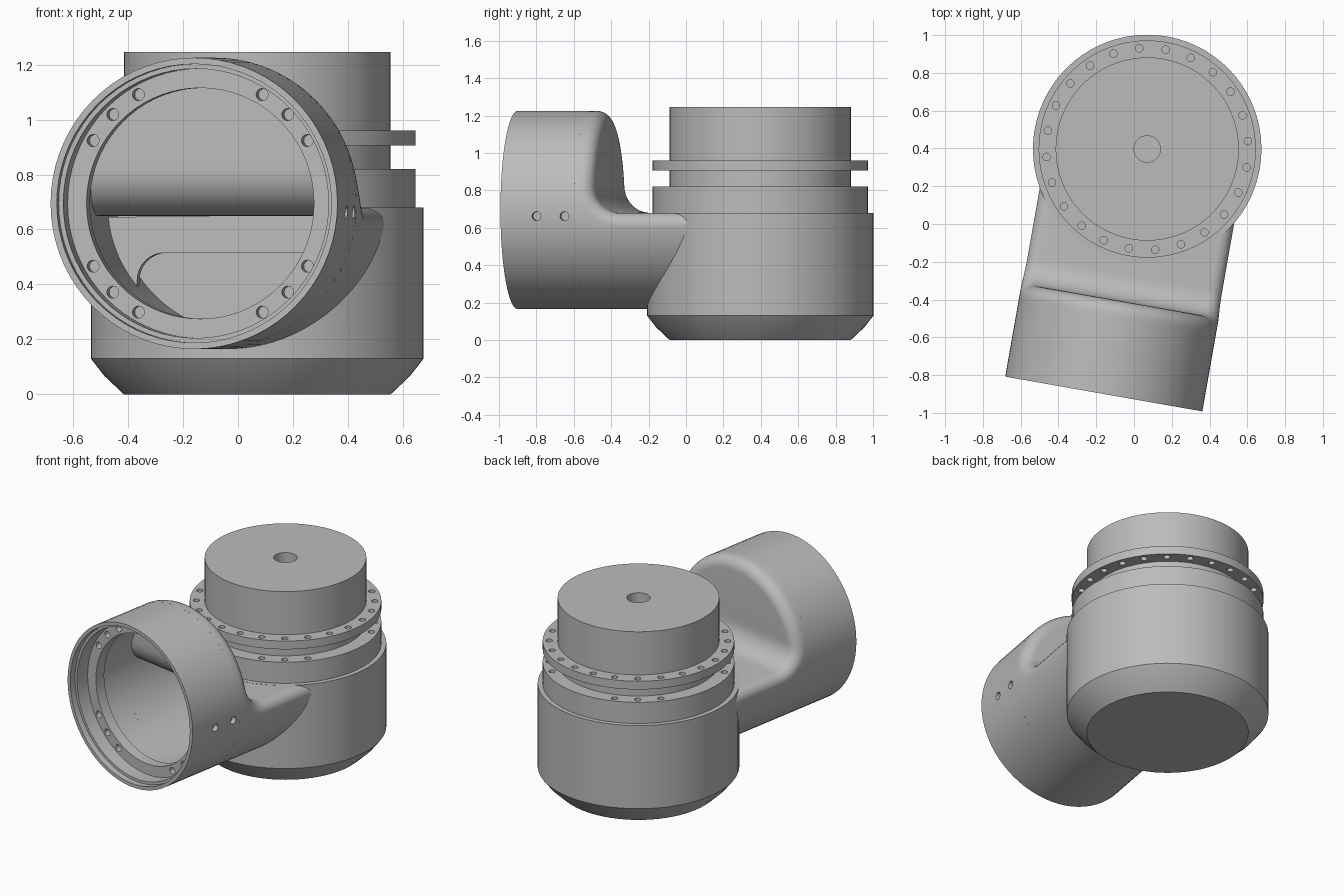
import bpy, bmesh
from math import sin, cos, asin, sqrt, pi, radians
from mathutils import Matrix, Vector

cube = bpy.data.objects.get("Cube")
if cube:
    bpy.data.objects.remove(cube, do_unlink=True)

GREY = bpy.data.materials.new("machined_grey")
GREY.use_nodes = True
colour = (0.5, 0.5, 0.5, 1)
GREY.diffuse_color = colour
GREY.node_tree.nodes["Principled BSDF"].inputs["Base Color"].default_value = colour

# Frames: upright body, and the side tube whose local y runs inwards from its mouth
BODY = Matrix.Translation((0.07, 0.397, 0))
TUBE = Matrix.Translation((-0.16, -0.9, 0.695)) @ Matrix.Rotation(radians(-10), 4, 'Z')
ALONG_Y = Matrix.Rotation(radians(-90), 4, 'X')
ALONG_X = Matrix.Rotation(radians(90), 4, 'Y')


def finish(name, bm, matrix, flip=False):
    bmesh.ops.remove_doubles(bm, verts=bm.verts, dist=1e-5)
    bmesh.ops.recalc_face_normals(bm, faces=bm.faces)
    if flip:
        bmesh.ops.reverse_faces(bm, faces=bm.faces)
    bm.transform(matrix)
    me = bpy.data.meshes.new(name)
    bm.to_mesh(me)
    bm.free()
    me.materials.append(GREY)
    me.shade_smooth()
    me.set_sharp_from_angle(angle=radians(30))
    ob = bpy.data.objects.new(name, me)
    bpy.context.collection.objects.link(ob)
    return ob


def lathe(name, profile, matrix, closed=False, steps=72):
    bm = bmesh.new()
    vs = [bm.verts.new((r, 0, z)) for r, z in profile]
    pairs = list(zip(vs, vs[1:])) + ([(vs[-1], vs[0])] if closed else [])
    edges = [bm.edges.new(p) for p in pairs]
    bmesh.ops.spin(bm, geom=vs + edges, cent=(0, 0, 0), axis=(0, 0, 1),
                   angle=2 * pi, steps=steps, use_duplicate=False)
    return finish(name, bm, matrix)


def prism(bm, outline, y0, y1):
    """Extrude an outline of (x, z) points along y."""
    face = bm.faces.new([bm.verts.new((x, y0, z)) for x, z in outline])
    new = bmesh.ops.extrude_face_region(bm, geom=[face])["geom"]
    bmesh.ops.translate(bm, vec=(0, y1 - y0, 0),
                        verts=[g for g in new if isinstance(g, bmesh.types.BMVert)])


def pin(bm, centre, radius, length, turn=Matrix()):
    bmesh.ops.create_cone(bm, cap_ends=True, segments=16, radius1=radius, radius2=radius,
                          depth=length, matrix=Matrix.Translation(centre) @ turn)


def cut(ob, cutter):
    cutter.hide_render = True
    mod = ob.modifiers.new("cut", 'BOOLEAN')
    mod.operation, mod.solver, mod.object = 'DIFFERENCE', 'EXACT', cutter
    bpy.context.view_layer.update()
    me = bpy.data.meshes.new_from_object(ob.evaluated_get(bpy.context.evaluated_depsgraph_get()))
    ob.modifiers.clear()
    ob.data = me
    me.materials.clear()
    me.materials.append(GREY)
    me.shade_smooth()
    me.set_sharp_from_angle(angle=radians(30))
    bpy.data.objects.remove(cutter, do_unlink=True)


def arc(radius, a0, a1, n, cx=0, cz=0):
    angles = [radians(a0 + (a1 - a0) * i / n) for i in range(n + 1)]
    return [(cx + radius * cos(a), cz + radius * sin(a)) for a in angles]


def saddle_tube(name, R, wall, floor, fillet, k, start, end, flip=False):
    """Tube whose upper half stops at a wall that sweeps down to a flat floor; rim rounded by k."""
    bm = bmesh.new()
    layers = 7 if k else 1

    def curve(phi):
        r, t = R - k * (1 - cos(phi)), k * (1 - sin(phi))
        cu, cz, f = wall + fillet, floor + fillet, fillet + t
        low = asin(cz / r)
        pts = [(wall - t, r * sin(pi / 2 + (low - pi / 2) * i / 20)) for i in range(20)]
        pts += [(cu - f * cos(a), cz - f * sin(a)) for a in (pi / 2 * i / 10 for i in range(11))]
        pts.append((end, floor - t))
        return [(sqrt(max(0, r * r - z * z)), u, z) for u, z in pts]

    curves = [curve(pi / 2 * j / max(1, layers - 1)) for j in range(layers)]
    sides = [[[bm.verts.new((s * x, u, z)) for x, u, z in c] for c in curves] for s in (1, -1)]
    n = len(curves[0])
    rims, face = [], bm.faces.new
    for rows in sides:
        rim = [bm.verts.new((v.co.x, start, v.co.z)) for v in rows[0][:-1]]
        rims.append(rim)
        for i in range(n - 2):
            face((rows[0][i], rows[0][i + 1], rim[i + 1], rim[i]))
        for a, b in zip(rows, rows[1:]):
            for i in range(n - 1):
                face((a[i], a[i + 1], b[i + 1], b[i]))
    # Wall, fillet and floor strip
    p, q = sides[0][-1], sides[1][-1]
    for i in range(n - 1):
        face((p[i], p[i + 1], q[i + 1], q[i]))
    # Lower half
    a0 = asin((floor - k) / R)
    m = 36
    angles = [a0 + (-pi - 2 * a0) * i / m for i in range(m + 1)]
    ring = {u: [bm.verts.new((R * cos(a), u, R * sin(a))) for a in angles[1:-1]] for u in (start, end)}
    front, back = ring[start], ring[end]
    for rows, rim, e in ((sides[0], rims[0], 0), (sides[1], rims[1], -1)):
        face((rim[-1], rows[0][-2], rows[0][-1], back[e], front[e]))
    for i in range(len(front) - 1):
        face((front[i], front[i + 1], back[i + 1], back[i]))
    return finish(name, bm, TUBE, flip)


# Upright body with collar, neck, bolt flange and centre bore
body = lathe("upright_body", [
    (0, 1.145), (0.07, 1.145), (0.07, 1.245), (0.485, 1.245), (0.485, 0.96), (0.575, 0.96),
    (0.575, 0.905), (0.485, 0.905), (0.485, 0.82), (0.575, 0.82), (0.575, 0.68),
    (0.605, 0.68), (0.605, 0.13), (0.557, 0.068), (0.485, 0), (0, 0)], BODY)

# Bolt holes: a full circle in the flange, four groups of three in the collar
bm = bmesh.new()
for i in range(24):
    a = radians(4.5 + 15 * i)
    x, y = 0.535 * cos(a), 0.535 * sin(a)
    pin(bm, (x, y, 0.93), 0.02, 0.1)
    if i % 6 in (1, 2, 3):
        pin(bm, (x, y, 0.78), 0.02, 0.12)
cut(body, finish("bolt_cutter", bm, BODY))

# Duct from the tube into the body
bm = bmesh.new()
prism(bm, arc(0.475, -5, -175, 36), 0.5, 1.05)
cut(body, finish("duct_cutter", bm, TUBE))

# Mouth of the side tube with stepped rim and bolt shelf
mouth = lathe("tube_mouth", [
    (0.53, 0), (0.507, 0), (0.507, 0.04), (0.49, 0.04), (0.49, 0.13), (0.42, 0.13),
    (0.42, 0.2), (0.47, 0.2), (0.47, 0.4), (0.53, 0.4)], TUBE @ ALONG_Y, closed=True)
bm = bmesh.new()
for quarter in range(4):
    for step in (30, 45, 60):
        a = radians(90 * quarter + step)
        pin(bm, (0.457 * cos(a), 0.14, 0.457 * sin(a)), 0.022, 0.08, ALONG_Y)
for depth in (0.195, 0.347):
    pin(bm, (0.53, depth, -0.033), 0.024, 0.07, ALONG_X)
cut(mouth, finish("mouth_cutter", bm, TUBE))

# Outer and inner skins of the side tube
saddle_tube("tube_outer", 0.53, 0.5, -0.016, 0.14, 0.07, 0.4, 1.3)
saddle_tube("tube_lining", 0.47, 0.47, -0.046, 0.17, 0, 0.4, 1.05, flip=True)

# Partition inside the duct with a rounded opening
bm = bmesh.new()
prism(bm, arc(0.472, 186, 220, 8) + arc(0.1, 180, 90, 8, -0.26, -0.28)
      + [(0.435, -0.18), (0.47, -0.043)], 0.85, 0.9)
finish("duct_partition", bm, TUBE)
